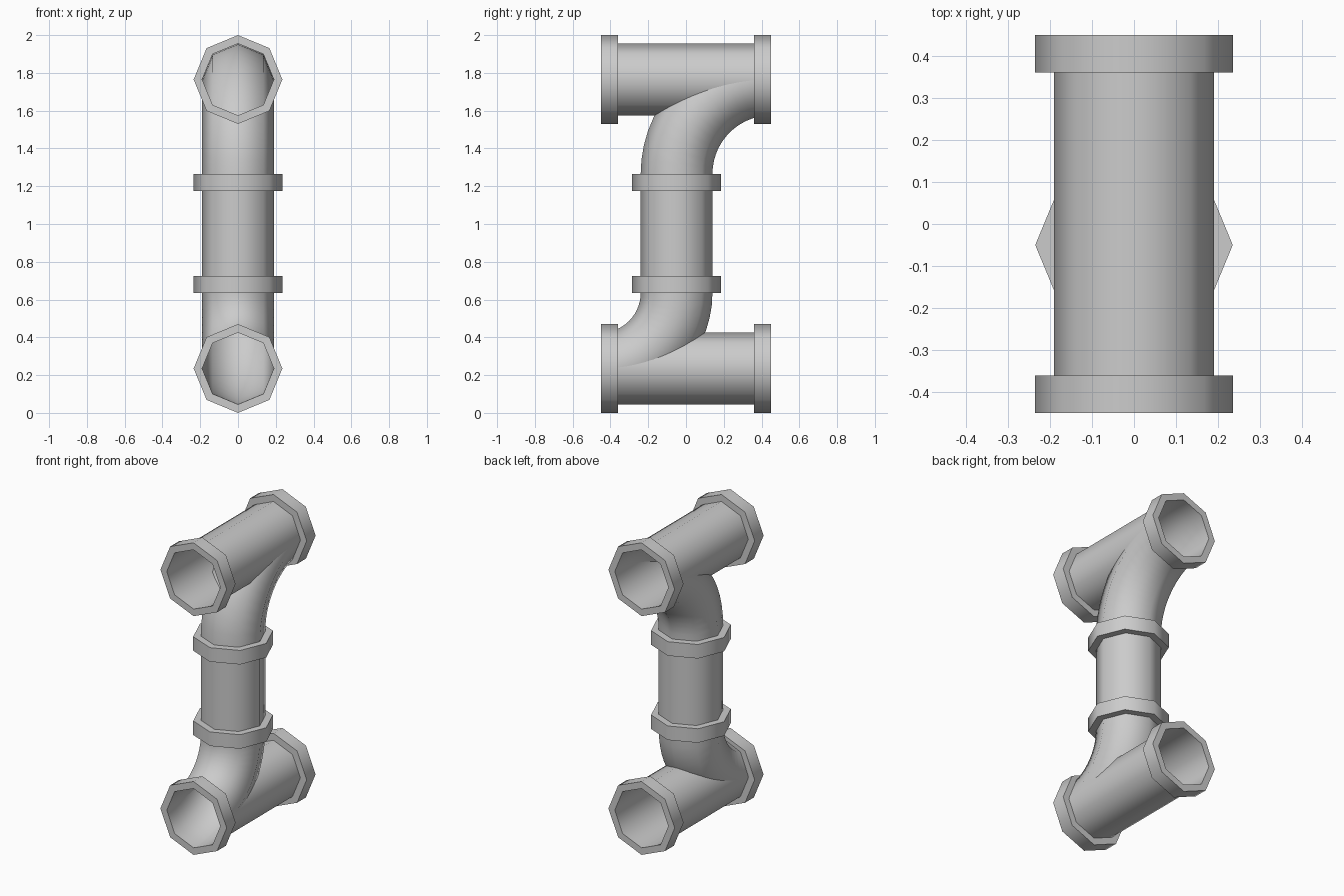
import bpy, bmesh
from math import sin, cos, pi, radians

if "Cube" in bpy.data.objects:
    bpy.data.objects.remove(bpy.data.objects["Cube"])

SIDES, R_PIPE, R_FLANGE = 8, 0.19, 0.235
Y_RISER, Z_LOW, Z_HIGH = -0.05, 0.235, 1.765


def skin(name, rings, closed=False):
    """Skin octagonal rings (y, z, heading in the yz plane, radius)."""
    bm = bmesh.new()
    loops = []
    for y, z, a, r in rings:
        ny, nz = -sin(a), cos(a)
        loop = []
        for i in range(SIDES):
            t = 2 * pi * i / SIDES
            d = r * sin(t)
            loop.append(bm.verts.new((r * cos(t), y + ny * d, z + nz * d)))
        loops.append(loop)
    pairs = list(zip(loops, loops[1:]))
    if closed:
        pairs.append((loops[-1], loops[0]))
    for a, b in pairs:
        for i in range(SIDES):
            j = (i + 1) % SIDES
            bm.faces.new((a[i], b[i], b[j], a[j]))
    if closed:
        bmesh.ops.recalc_face_normals(bm, faces=bm.faces)
    else:
        # open pipe walls face outward
        bm.normal_update()
        f = bm.faces[0] if hasattr(bm.faces, "ensure_lookup_table") and not bm.faces.ensure_lookup_table() else None
        y, z = (rings[0][0] + rings[1][0]) / 2, (rings[0][1] + rings[1][1]) / 2
        c = f.calc_center_median()
        if f.normal.x * c.x + f.normal.y * (c.y - y) + f.normal.z * (c.z - z) < 0:
            bmesh.ops.reverse_faces(bm, faces=bm.faces)
    me = bpy.data.meshes.new(name)
    bm.to_mesh(me)
    bm.free()
    ob = bpy.data.objects.new(name, me)
    bpy.context.collection.objects.link(ob)
    bpy.ops.object.select_all(action='DESELECT')
    ob.select_set(True)
    bpy.context.view_layer.objects.active = ob
    bpy.ops.object.shade_smooth_by_angle(angle=radians(50))
    return ob


def flange(name, y, z, heading, length=0.09):
    """Octagonal collar starting at (y, z) and running along heading."""
    y2, z2 = y + length * cos(heading), z + length * sin(heading)
    skin(name, [(y, z, heading, R_PIPE), (y, z, heading, R_FLANGE),
                (y2, z2, heading, R_FLANGE), (y2, z2, heading, R_PIPE)], closed=True)


def elbow(name, z_start, bend, s, steps=14):
    """Quarter bend from the riser; s=1 goes up and back, s=-1 down and forward."""
    rings = []
    for k in range(steps + 1):
        t = pi / 2 * k / steps
        rings.append((Y_RISER + s * bend * (1 - cos(t)), z_start + s * bend * sin(t),
                      pi / 2 - t, R_PIPE))
    skin(name, rings)


# horizontal pipes with collars at both ends
for label, z in (("lower", Z_LOW), ("upper", Z_HIGH)):
    skin(label + "_pipe", [(-0.36, z, 0, R_PIPE), (0.36, z, 0, R_PIPE)])
    flange(label + "_front_flange", -0.45, z, 0)
    flange(label + "_back_flange", 0.36, z, 0)

# vertical riser with two collars
skin("riser_pipe", [(Y_RISER, 0.635, pi / 2, R_PIPE), (Y_RISER, 1.265, pi / 2, R_PIPE)])
flange("riser_lower_flange", Y_RISER, 0.635, pi / 2)
flange("riser_upper_flange", Y_RISER, 1.175, pi / 2)

# bends joining riser and horizontal pipes
elbow("upper_elbow", 1.265, 0.5, 1)
elbow("lower_elbow", 0.635, 0.4, -1)
